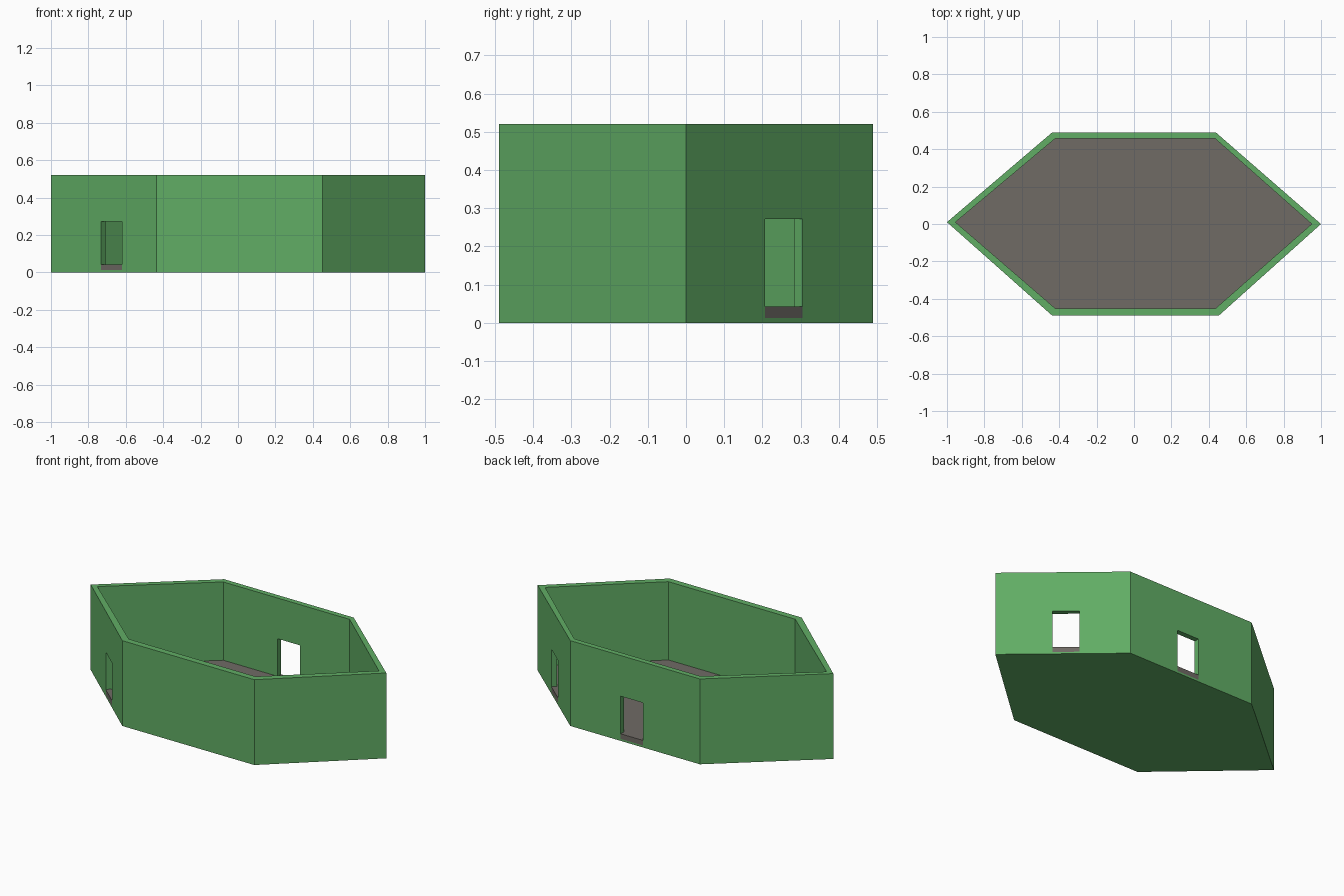
import bpy
import bmesh
from mathutils import Vector

if "Cube" in bpy.data.objects:
    bpy.data.objects.remove(bpy.data.objects["Cube"], do_unlink=True)


def material(name, rgb):
    mat = bpy.data.materials.new(name)
    mat.use_nodes = True
    mat.diffuse_color = (*rgb, 1)
    mat.node_tree.nodes["Principled BSDF"].inputs["Base Color"].default_value = (*rgb, 1)
    return mat


green = material("wall green", (0.12, 0.42, 0.13))
brown = material("floor grey brown", (0.16, 0.145, 0.13))

HEIGHT, BASE, FLOOR, DOOR_TOP = 0.52, 0.012, 0.043, 0.272
DOOR_WIDTH, WALL = 0.15, 0.032

# Plan outlines, clockwise from the pointed -x end
outer = [(-1, 0.01), (-0.437, 0.49), (0.437, 0.49),
         (1, 0), (0.453, -0.49), (-0.437, -0.49)]
inner = [(-0.955, 0.01), (-0.42, 0.458), (0.432, 0.458),
         (0.95, 0), (0.435, -0.452), (-0.42, -0.452)]


def prism(name, outline, z0, z1, mat):
    bm = bmesh.new()
    base = bm.faces.new([bm.verts.new((x, y, z0)) for x, y in outline])
    top = bmesh.ops.extrude_face_region(bm, geom=[base])["geom"]
    verts = [v for v in top if isinstance(v, bmesh.types.BMVert)]
    bmesh.ops.translate(bm, verts=verts, vec=(0, 0, z1 - z0))
    bmesh.ops.recalc_face_normals(bm, faces=bm.faces)
    mesh = bpy.data.meshes.new(name)
    bm.to_mesh(mesh)
    bm.free()
    mesh.materials.append(mat)
    obj = bpy.data.objects.new(name, mesh)
    bpy.context.collection.objects.link(obj)
    return obj


def door_plan(side, t, out, depth):
    """Rectangle across one wall, from 'out' outside it to 'depth' inside."""
    a, b = Vector(outer[side]), Vector(outer[(side + 1) % 6])
    along = (b - a).normalized()
    normal = Vector((-along.y, along.x))
    mid, half = a.lerp(b, t), along * DOOR_WIDTH / 2
    return [mid - half + normal * out, mid + half + normal * out,
            mid + half - normal * depth, mid - half - normal * depth]


def cut(target, cutter):
    mod = target.modifiers.new("cut", "BOOLEAN")
    mod.operation = "DIFFERENCE"
    mod.solver = "EXACT"
    mod.object = cutter
    bpy.context.view_layer.objects.active = target
    bpy.ops.object.modifier_apply(modifier=mod.name)
    bpy.data.objects.remove(cutter, do_unlink=True)


# Six-sided wall shell with a thin base
walls = prism("walls", outer, 0, HEIGHT, green)
cut(walls, prism("room_cutter", inner, BASE, HEIGHT + 0.1, green))

# Doorways: back wall, back left wall, front right wall
doors = {"back": (1, 0.525), "back_left": (2, 0.478), "front_right": (5, 0.424)}
for name, (side, t) in doors.items():
    cut(walls, prism("door_cutter", door_plan(side, t, 0.05, 0.1), BASE, DOOR_TOP, green))
    prism(name + "_door_sill", door_plan(side, t, 0, WALL), BASE, FLOOR, brown)

# Floor slab
prism("floor", inner, BASE, FLOOR, brown)
